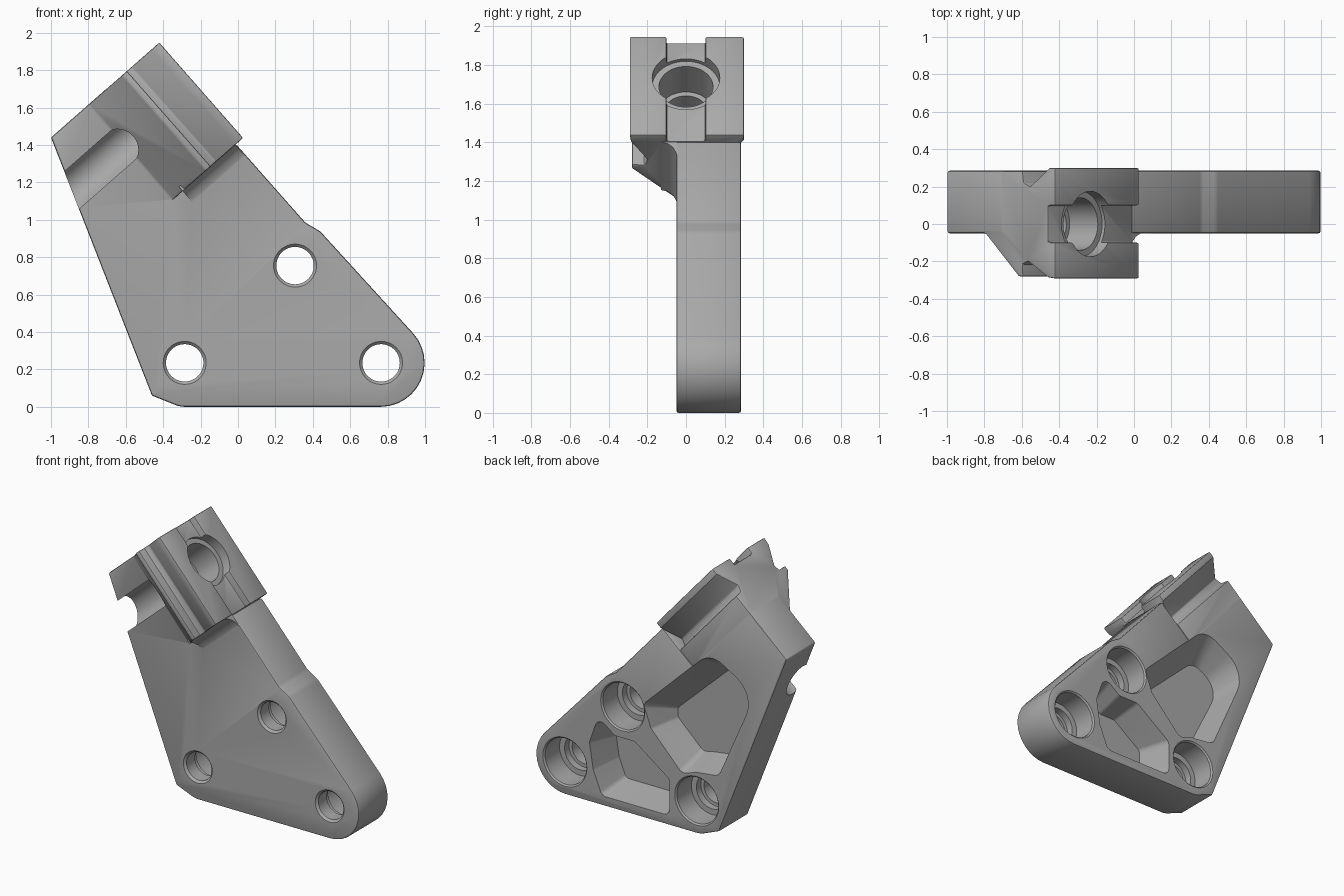
import bpy, bmesh, math
from mathutils import Vector

cube = bpy.data.objects.get("Cube")
if cube:
    bpy.data.objects.remove(cube, do_unlink=True)

grey = bpy.data.materials.new("machined_grey")
grey.use_nodes = True
colour = (0.4, 0.4, 0.4, 1)
grey.diffuse_color = colour
grey.node_tree.nodes["Principled BSDF"].inputs["Base Color"].default_value = colour

TILT = math.radians(41.3)
C, S = math.cos(TILT), math.sin(TILT)


def tilted(u, y, t):
    """Clamp frame: u across the head, t down the rail."""
    return Vector((-1 + C * u + S * t, y, 1.44 + S * u - C * t))


def rounded(corners, steps=8):
    """Fillet every (a, b, radius) corner of a polygon."""
    out = []
    n = len(corners)
    for i, (a, b, r) in enumerate(corners):
        p = Vector((a, b))
        d0 = (Vector(corners[i - 1][:2]) - p).normalized()
        d1 = (Vector(corners[(i + 1) % n][:2]) - p).normalized()
        half = d0.angle(d1) / 2
        if r == 0 or half > 1.55:
            out += [p] * (steps + 1) if r else [p]
            continue
        reach = r / math.tan(half)
        centre = p + (d0 + d1).normalized() * r / math.sin(half)
        start, end = p + d0 * reach - centre, p + d1 * reach - centre
        sweep = math.pi - 2 * half
        for k in range(steps + 1):
            f = k / steps
            out.append(centre + (start * math.sin((1 - f) * sweep)
                                 + end * math.sin(f * sweep)) / math.sin(sweep))
    return out


def loft(name, rings, bevel=0):
    """Closed solid through rings with equal point counts."""
    bm = bmesh.new()
    loops = [[bm.verts.new(p) for p in ring] for ring in rings]
    n = len(loops[0])
    for low, high in zip(loops, loops[1:]):
        for i in range(n):
            j = (i + 1) % n
            bm.faces.new((low[i], low[j], high[j], high[i]))
    bm.faces.new(loops[0])
    bm.faces.new(loops[-1])
    bmesh.ops.recalc_face_normals(bm, faces=bm.faces)
    mesh = bpy.data.meshes.new(name)
    bm.to_mesh(mesh)
    bm.free()
    mesh.materials.append(grey)
    obj = bpy.data.objects.new(name, mesh)
    bpy.context.collection.objects.link(obj)
    if bevel:
        mod = obj.modifiers.new("edge_round", 'BEVEL')
        mod.width = bevel
        mod.segments = 2
        mod.limit_method = 'ANGLE'
        mod.angle_limit = math.radians(40)
        apply(obj, mod)
    return obj


def apply(obj, mod):
    bpy.context.view_layer.objects.active = obj
    bpy.ops.object.modifier_apply(modifier=mod.name)


def combine(target, tool, operation):
    mod = target.modifiers.new("join", 'BOOLEAN')
    mod.operation = operation
    mod.solver = 'EXACT'
    mod.object = tool
    apply(target, mod)
    bpy.data.objects.remove(tool, do_unlink=True)


def upright(points, y):
    return [Vector((p[0], y, p[1])) for p in points]


def circle(r, count=48):
    return [(r * math.cos(2 * math.pi * k / count), r * math.sin(2 * math.pi * k / count))
            for k in range(count)]


# Main plate, stepped where the clamp rail sits
step_a, step_b, step_c = tilted(0.4, 0, 0), tilted(0.4, 0, 0.68), tilted(0.72, 0, 0.68)
outline = rounded([(-1, 1.44, 0.015), (step_a.x, step_a.z, 0), (step_b.x, step_b.z, 0),
                   (step_c.x, step_c.z, 0), (0.36, 0.985, 0.08), (0.44, 0.938, 0.1),
                   (1.295, 0, 0.235), (-0.31, 0, 0.15), (-0.46, 0.06, 0.02)], 12)
body = loft("bracket_body", [upright(outline, -0.05), upright(outline, 0.285)], 0.012)

# Dovetail clamp rail running down the tilted head
rail_profile = [(0.25, 0.284), (0.25, -0.045), (0.275, -0.055), (0.507, -0.28),
                (0.54, -0.28), (0.535, -0.215), (0.575, -0.2), (0.715, -0.285),
                (0.77, -0.292), (0.77, -0.1), (0.72, -0.1), (0.72, 0.1), (0.77, 0.1),
                (0.77, 0.3), (0.725, 0.3), (0.59, 0.2), (0.545, 0.22), (0.535, 0.284)]
rail = loft("clamp_rail", [[tilted(u, y, t) for u, y in rail_profile]
                           for t in (0.001, 0.68)], 0.008)
combine(body, rail, 'UNION')

# Curved blend under the rail
blend = [(0.65, -0.13), (0.68, -0.13), (0.69, -0.095), (0.715, -0.068),
         (0.75, -0.052), (0.78, -0.045), (0.65, -0.045)]
combine(body, loft("rail_blend", [[tilted(u, y, t) for t, y in blend]
                                  for u in (0.34, 0.715)]), 'UNION')

# Stepped cross bore through the head
bore = [(-0.3, 0.113), (0.5, 0.113), (0.5, 0.14), (0.7, 0.14), (0.7, 0.175), (0.9, 0.175)]
combine(body, loft("cross_bore", [[tilted(u, a, 0.285 + b) for a, b in circle(r)]
                                  for u, r in bore]), 'DIFFERENCE')

# Large rear pocket with drafted walls
rim = [(-0.75, 1.12, 0.2), (-0.39, 1.33, 0.15), (0.14, 0.82, 0.05), (0.08, 0.66, 0.06),
       (-0.17, 0.4, 0.06), (-0.28, 0.44, 0.05), (-0.46, 0.46, 0.06)]
floor = [(-0.7, 1.07, 0.15), (-0.47, 1.2, 0.1), (0.02, 0.74, 0.03), (0.02, 0.67, 0.03),
         (-0.18, 0.48, 0.05), (-0.28, 0.5, 0.05), (-0.43, 0.52, 0.05)]
combine(body, loft("large_pocket", [upright(rounded(floor), 0.06),
                                    upright(rounded(rim), 0.286)]), 'DIFFERENCE')

# Small rear pocket between the bosses
rim = [(0.5, 0.63, 0.05), (0.57, 0.43, 0.04), (0.54, 0.24, 0.06), (0.47, 0.07, 0.05),
       (-0.07, 0.07, 0.05), (-0.07, 0.33, 0.05), (0.21, 0.53, 0.06), (0.37, 0.53, 0.05)]
floor = [(0.29 + 0.8 * (x - 0.29), 0.33 + 0.8 * (z - 0.33), 0.8 * r) for x, z, r in rim]
combine(body, loft("small_pocket", [upright(rounded(floor), 0.06),
                                    upright(rounded(rim), 0.286)]), 'DIFFERENCE')

# Three counterbored mounting holes
steps = [(-0.06, 0.125), (-0.035, 0.1), (0.06, 0.1), (0.06, 0.125), (0.11, 0.125),
         (0.11, 0.165), (0.275, 0.165), (0.295, 0.185)]
for x, z in [(-0.285, 0.235), (0.305, 0.755), (0.765, 0.235)]:
    hole = loft("mount_hole", [[Vector((x + a, y, z + b)) for a, b in circle(r)]
                               for y, r in steps])
    combine(body, hole, 'DIFFERENCE')

bpy.ops.object.select_all(action='DESELECT')
body.select_set(True)
bpy.context.view_layer.objects.active = body
bpy.ops.object.shade_smooth_by_angle(angle=math.radians(30))
